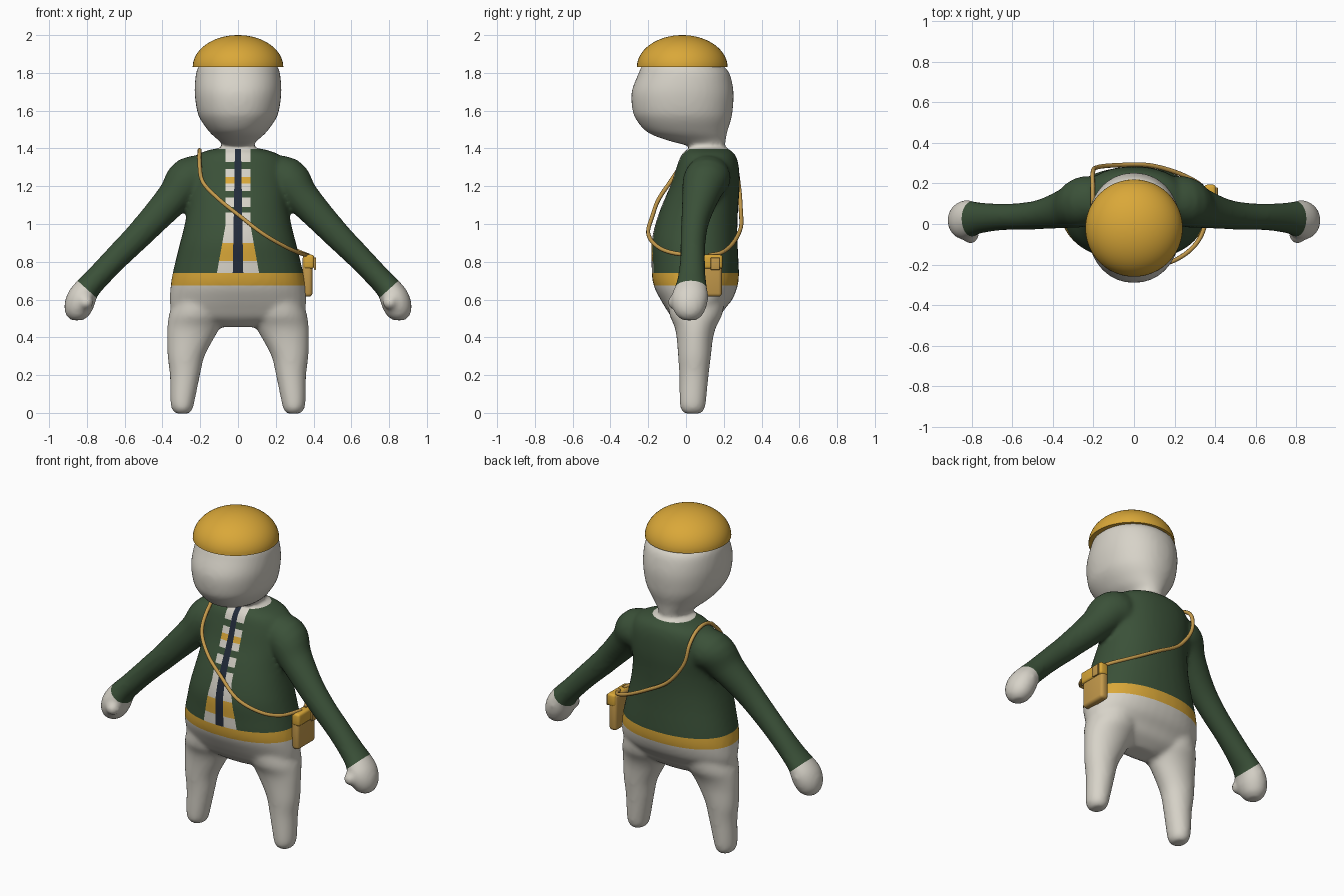
import bpy, bmesh, math
from mathutils import Vector
from mathutils.bvhtree import BVHTree

cube = bpy.data.objects.get("Cube")
if cube:
    bpy.data.objects.remove(cube, do_unlink=True)


def material(name, rgb):
    m = bpy.data.materials.new(name)
    m.use_nodes = True
    m.diffuse_color = (*rgb, 1)
    m.node_tree.nodes["Principled BSDF"].inputs["Base Color"].default_value = (*rgb, 1)
    return m


white = material("warm white", (0.68, 0.65, 0.58))
green = material("forest green", (0.043, 0.082, 0.04))
gold = material("mustard gold", (0.70, 0.39, 0.04))
navy = material("dark navy", (0.016, 0.024, 0.042))
tan = material("tan leather", (0.55, 0.32, 0.07))


def add_object(name, bm, *mats):
    me = bpy.data.meshes.new(name)
    bm.to_mesh(me)
    bm.free()
    ob = bpy.data.objects.new(name, me)
    bpy.context.collection.objects.link(ob)
    for m in mats:
        me.materials.append(m)
    return ob


def shade(ob, angle=40):
    bpy.ops.object.select_all(action='DESELECT')
    ob.select_set(True)
    bpy.context.view_layer.objects.active = ob
    bpy.ops.object.shade_smooth_by_angle(angle=math.radians(angle))


def spline(rows, steps=4):
    """Catmull-Rom interpolation of rows of numbers."""
    out = []
    last = len(rows) - 1
    for i in range(last):
        quad = zip(rows[max(i - 1, 0)], rows[i], rows[i + 1], rows[min(i + 2, last)])
        quad = list(quad)
        for s in range(steps):
            t = s / steps
            out.append([b + 0.5 * t * (c - a + t * (2*a - 5*b + 4*c - d + t * (3*(b - c) + d - a)))
                        for a, b, c, d in quad])
    return out + [list(rows[-1])]


def loft(bm, rings, power=2.0, sides=40):
    """Skin superellipse rings given as (centre, u radius vector, v radius vector)."""
    loops = []
    for c, u, v in rings:
        loop = []
        for k in range(sides):
            a = math.tau * k / sides
            ca, sa = math.cos(a), math.sin(a)
            p = c + u * math.copysign(abs(ca) ** (2 / power), ca) \
                + v * math.copysign(abs(sa) ** (2 / power), sa)
            loop.append(bm.verts.new(p))
        loops.append(loop)
    for a, b in zip(loops, loops[1:]):
        for k in range(sides):
            n = (k + 1) % sides
            bm.faces.new((a[k], a[n], b[n], b[k]))
    bm.faces.new(loops[0][::-1])
    bm.faces.new(loops[-1])


def upright(rows, side=1):
    """Rows of z, x, y, x radius, y radius."""
    return [(Vector((x * side, y, z)), Vector((rx, 0, 0)), Vector((0, ry, 0)))
            for z, x, y, rx, ry in spline(rows)]


bm = bmesh.new()
# torso
loft(bm, upright([
    (.455, 0, .05, .12, .06), (.50, 0, .05, .32, .12), (.55, 0, .05, .355, .155),
    (.60, 0, .055, .362, .19), (.66, 0, .052, .358, .218), (.72, 0, .05, .35, .23),
    (.80, 0, .048, .332, .23), (.90, 0, .045, .307, .228), (1.0, 0, .055, .282, .217),
    (1.1, 0, .075, .265, .202), (1.2, 0, .10, .264, .184), (1.3, 0, .115, .258, .165),
    (1.36, 0, .118, .225, .146), (1.39, 0, .118, .16, .118), (1.405, 0, .118, .08, .08)]), 2.2)
# head and neck
loft(bm, upright([
    (1.34, 0, .12, .08, .085), (1.405, 0, .115, .078, .09), (1.44, 0, .06, .10, .15),
    (1.47, 0, .02, .135, .195), (1.5, 0, 0, .162, .222), (1.55, 0, -.012, .197, .25),
    (1.6, 0, -.018, .217, .265), (1.7, 0, -.018, .23, .27), (1.8, 0, -.01, .222, .24),
    (1.84, 0, -.02, .205, .212), (1.90, 0, -.02, .16, .16), (1.93, 0, -.02, .08, .08)]), 2.15)

arm = [(.13, .12, 1.26, .10, .10), (.255, .11, 1.235, .12, .125), (.335, .08, 1.145, .094, .10),
       (.45, .05, 1.02, .079, .075), (.55, .038, .915, .071, .067), (.65, .035, .815, .066, .066),
       (.75, .03, .71, .064, .075), (.80, .025, .655, .068, .088), (.827, .02, .61, .077, .098),
       (.845, .018, .56, .076, .09), (.85, .018, .515, .06, .068), (.85, .018, .49, .03, .035)]
leg = [(-.004, .295, .035, .035, .042), (.018, .295, .035, .054, .062), (.06, .294, .036, .064, .07),
       (.2, .281, .042, .08, .078), (.3, .275, .045, .098, .087), (.4, .25, .047, .126, .097),
       (.46, .232, .05, .142, .112), (.52, .215, .052, .15, .14), (.6, .2, .055, .14, .15)]
for side in (1, -1):
    loft(bm, upright(leg, side))
    path = spline(arm)
    rings = []
    for i, (x, y, z, r, ry) in enumerate(path):
        a, b = path[max(i - 1, 0)], path[min(i + 1, len(path) - 1)]
        t = Vector((b[0] - a[0], 0, b[2] - a[2])).normalized()
        rings.append((Vector((x * side, y, z)), Vector((-t.z * side, 0, t.x)) * r, Vector((0, ry, 0))))
    loft(bm, rings)
    # thumb
    thumb = bmesh.ops.create_icosphere(bm, subdivisions=3, radius=.04)
    bmesh.ops.translate(bm, verts=thumb["verts"], vec=(.805 * side, -.058, .585))
bmesh.ops.recalc_face_normals(bm, faces=bm.faces)

# fuse the figure into one smooth skin
body = add_object("body", bm)
remesh = body.modifiers.new("fuse", 'REMESH')
remesh.mode = 'VOXEL'
remesh.voxel_size = .013
relax = body.modifiers.new("relax", 'SMOOTH')
relax.factor = .5
relax.iterations = 8
fused = bpy.data.meshes.new_from_object(body.evaluated_get(bpy.context.evaluated_depsgraph_get()))
body.modifiers.clear()
body.data = fused
fused.materials.clear()
for m in (white, green, gold, navy):
    fused.materials.append(m)

# cut the clothing borders into the skin
BELT, HEM, COLLAR = .675, .74, 1.398
GREEN_BANDS = [(1.06, 1.09), (1.14, 1.175), (1.29, 1.327)]
GOLD_BANDS = [(.805, .90), (1.215, 1.25)]
CUFF, CUFF_DIR = Vector((.80, .025, .655)), Vector((.67, 0, -.74))
bm = bmesh.new()
bm.from_mesh(fused)


def cut(co, no, where=lambda c: True):
    faces = [f for f in bm.faces if where(f.calc_center_median())]
    geom = set(faces)
    for f in faces:
        geom.update(f.verts)
        geom.update(f.edges)
    bmesh.ops.bisect_plane(bm, geom=list(geom), dist=1e-5, plane_co=co, plane_no=no)


def front(c):
    return abs(c.x) < .16 and c.y < .1 and HEM < c.z < COLLAR


for z in (BELT, HEM, COLLAR):
    cut((0, 0, z), (0, 0, 1), lambda c: abs(c.x) < .5)
for z in [1.0] + [z for band in GREEN_BANDS + GOLD_BANDS for z in band]:
    cut((0, 0, z), (0, 0, 1), front)
for side in (1, -1):
    flip = Vector((side, 1, 1))
    cut(CUFF * flip, CUFF_DIR * flip, lambda c: c.x * side > .6)
    cut((.065 * side, 0, 1), (1, 0, 0), lambda c: front(c) and c.z > 1)
    cut((.065 * side, 0, 1), (side, 0, .18), lambda c: front(c) and c.z < 1)
    cut((.016 * side, 0, 1.4), (side, 0, .018), front)


def colour(c):
    x = abs(c.x)
    if x > .6 and (Vector((x, c.y, c.z)) - CUFF).dot(CUFF_DIR) > 0:
        return 0
    if c.z > COLLAR or (c.z < BELT and x < .5):
        return 0
    if c.z < HEM and x < .5:
        return 2
    if front(c) and x < .065 + max(0, 1 - c.z) * .18:
        if x < .016 + (1.4 - c.z) * .018:
            return 3
        if any(a < c.z < b for a, b in GOLD_BANDS):
            return 2
        return int(any(a < c.z < b for a, b in GREEN_BANDS))
    return 1


for f in bm.faces:
    f.material_index = colour(f.calc_center_median())
tree = BVHTree.FromBMesh(bm)
bm.to_mesh(fused)
bm.free()
shade(body, 60)

# domed cap with a flat underside
bm = bmesh.new()
dome = [(1.83 + .17 * math.sin(a), 0, -.02, .24 * math.cos(a), .24 * math.cos(a))
        for a in (math.pi / 2 * k / 12 * .995 for k in range(13))]
loft(bm, upright(dome), sides=48)
bmesh.ops.recalc_face_normals(bm, faces=bm.faces)
shade(add_object("cap", bm, gold))

# shoulder strap, kept just outside the body
route = [(.37, .08, .835), (.33, -.06, .845), (.25, -.15, .88), (.13, -.20, .95), (0, -.175, 1.05),
         (-.1, -.145, 1.13), (-.185, -.085, 1.22), (-.203, -.02, 1.31), (-.203, .08, 1.385),
         (-.203, .18, 1.38), (-.203, .255, 1.32), (-.18, .28, 1.2), (-.08, .29, 1.07),
         (.07, .29, .98), (.22, .25, .90), (.33, .19, .85), (.37, .12, .835)]
curve = bpy.data.curves.new("strap", 'CURVE')
curve.dimensions = '3D'
curve.bevel_depth = .011
curve.bevel_resolution = 2
curve.use_fill_caps = True
points = spline(route, 6)
line = curve.splines.new('POLY')
line.points.add(len(points) - 1)
for slot, p in zip(line.points, points):
    p = Vector(p)
    spot, normal, _, _ = tree.find_nearest(p)
    if (p - spot).dot(normal) < .01:
        p = spot + normal * .01
    slot.co = (*p, 1)
line.use_smooth = True
curve.materials.append(tan)
bpy.context.collection.objects.link(bpy.data.objects.new("strap", curve))


def box(name, centre, size, bevel, mat):
    bm = bmesh.new()
    bmesh.ops.create_cube(bm, size=1)
    bmesh.ops.scale(bm, verts=bm.verts, vec=size)
    bmesh.ops.bevel(bm, geom=bm.edges[:], offset=bevel, segments=3, profile=.5, affect='EDGES')
    bmesh.ops.translate(bm, verts=bm.verts, vec=centre)
    shade(add_object(name, bm, mat))


# hip bag
box("bag", (.368, .105, .725), (.052, .17, .22), .018, tan)
box("bag_flap", (.375, .105, .80), (.056, .178, .075), .014, gold)
box("bag_clasp", (.408, .155, .79), (.012, .05, .065), .004, tan)
